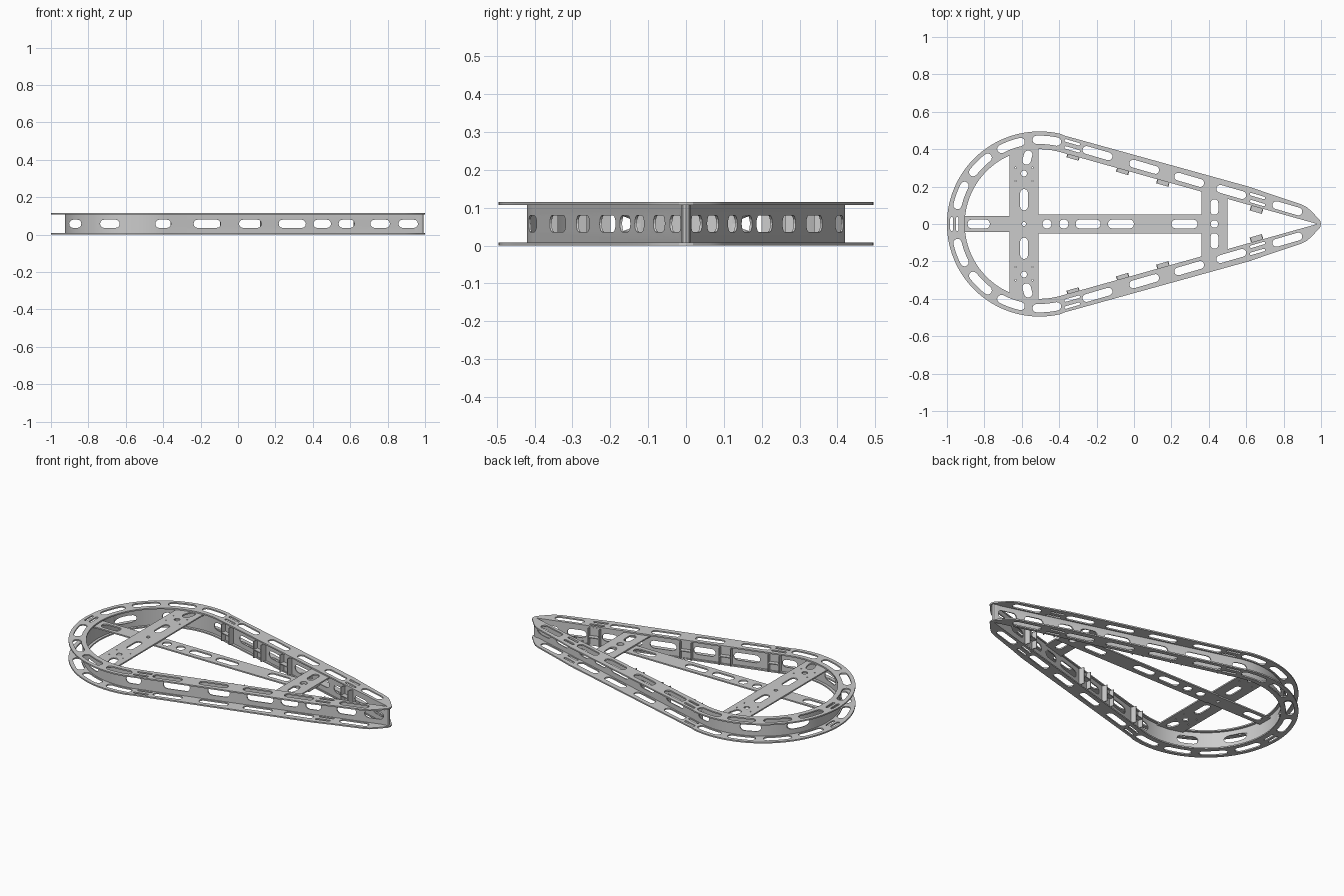
import bpy, bmesh
from math import sin, cos, tan, pi, radians, asin

if "Cube" in bpy.data.objects:
    bpy.data.objects.remove(bpy.data.objects["Cube"])

CX = -0.505                    # centre of the round end
A = asin(0.42 / 1.507)         # taper half angle
H, T = 0.115, 0.008            # total height, sheet thickness


def build(name, loops, z0, z1):
    """Flat plate: first loop is the outline, the others are holes."""
    bm = bmesh.new()
    edges = []
    for loop in loops:
        vs = [bm.verts.new((x, y, z0)) for x, y in loop]
        edges += [bm.edges.new((vs[i - 1], vs[i])) for i in range(len(vs))]
    bmesh.ops.triangle_fill(bm, edges=edges, use_beauty=True, use_dissolve=False)
    ext = bmesh.ops.extrude_face_region(bm, geom=bm.faces[:])
    for v in ext["geom"]:
        if isinstance(v, bmesh.types.BMVert):
            v.co.z = z1
    bmesh.ops.recalc_face_normals(bm, faces=bm.faces[:])
    me = bpy.data.meshes.new(name)
    bm.to_mesh(me)
    bm.free()
    ob = bpy.data.objects.new(name, me)
    bpy.context.collection.objects.link(ob)
    return ob


def slot(cx, cy, length, width, ang=0.0, n=7):
    r, h = width / 2, (length - width) / 2
    pts = []
    for side, start in ((1, -pi / 2), (-1, pi / 2)):
        for i in range(n):
            t = start + pi * i / (n - 1)
            # skip the doubled point when the slot is a plain circle
            if h < 1e-6 and i == n - 1:
                continue
            pts.append((side * h + r * cos(t), r * sin(t)))
    c, s = cos(ang), sin(ang)
    return [(cx + x * c - y * s, cy + x * s + y * c) for x, y in pts]


def hole(cx, cy, r):
    return slot(cx, cy, 2 * r, 2 * r)


def arc_slot(deg, length=0.155, width=0.045, r=0.45):
    pts = []
    h = (length - width) / 2
    base = [(-h + 2 * h * i / 5, -width / 2) for i in range(6)]
    base += [(h + width / 2 * cos(t), width / 2 * sin(t))
             for t in [-pi / 2 + pi * i / 6 for i in range(1, 6)]]
    base += [(-x, -y) for x, y in base]
    for x, y in base:
        a = radians(deg) - x / r
        pts.append((CX + (r + y) * cos(a), (r + y) * sin(a)))
    return pts


def arc(r, a0, a1=pi, n=32):
    return [(CX + r * cos(a0 + (a1 - a0) * i / n), r * sin(a0 + (a1 - a0) * i / n))
            for i in range(n + 1)]


def mirrored(half):
    """Close a half outline (y >= 0) by mirroring in y."""
    return half + [(x, -y) for x, y in reversed(half) if abs(y) > 1e-6]


def teardrop(r, nose=None):
    return mirrored((nose or [(CX + r / sin(A), 0)]) + arc(r, pi / 2 - A))


def line_y(x, r):
    """Height of the straight side that is tangent to radius r."""
    return (CX + r / sin(A) - x) * tan(A)


def smooth(ob):
    bpy.ops.object.select_all(action='DESELECT')
    ob.select_set(True)
    bpy.context.view_layer.objects.active = ob
    bpy.ops.object.shade_smooth_by_angle(angle=radians(25))


# Flange rings, top and bottom
outer = mirrored([(1.0, 0.0), (0.995, 0.018), (0.955, 0.062), (0.925, 0.09), (0.89, 0.107),
                  (0.72, 0.163), (0.62, 0.198), (-0.29, 0.45), (-0.37, 0.472)]
                 + arc(0.495, radians(77)))
cuts = [outer, teardrop(0.40, [(0.98, 0)])]
for s in (1, -1):
    for x in (-0.195, 0.055, 0.295, 0.52, 0.82):
        cuts.append(slot(x, s * line_y(x, 0.45), 0.165, 0.042, -s * A))
    for x in (-0.33, 0.66):
        for r in (0.432, 0.468):
            cuts.append(slot(x, s * line_y(x, r), 0.085, 0.014, -s * A))
    for deg in (85, 110, 135, 160):
        cuts.append(arc_slot(s * deg))
for x in (-0.975, -0.945):
    cuts.append(slot(x, 0, 0.075, 0.015, pi / 2))
for name, z in (("bottom_flange", 0), ("top_flange", H - T)):
    smooth(build(name, cuts, z, z + T))

# Thin upright wall between the flanges
wall = build("side_wall", [teardrop(0.42, [(0.993, 0), (0.988, 0.008), (0.975, 0.013), (0.95, 0.016)]),
                           teardrop(0.415)], T, H - T)
# Lightening slots, cut straight through both sides
cutters = []
for x, w in ((-0.87, 0.065), (-0.685, 0.105), (-0.40, 0.085), (-0.165, 0.145), (0.065, 0.12),
             (0.29, 0.145), (0.45, 0.095), (0.58, 0.085), (0.76, 0.105), (0.91, 0.105)):
    c = build("slot_cutter", [slot(x, 0.058, w, 0.044)], -0.6, 0.6)
    c.rotation_euler.x = pi / 2
    c.hide_render = True
    cutters.append(c)
bpy.context.view_layer.objects.active = wall
for c in cutters:
    m = wall.modifiers.new("slots", 'BOOLEAN')
    m.operation, m.solver, m.object = 'DIFFERENCE', 'EXACT', c
    bpy.ops.object.modifier_apply(modifier=m.name)
for c in cutters:
    bpy.data.objects.remove(c, do_unlink=True)
smooth(wall)

# Wide cross plate under the top flange
half = [(-0.51, 0.414), (-0.59, 0.406), (-0.665, 0.383)]
plate = [mirrored(half), hole(-0.588, 0, 0.011)]
for s in (1, -1):
    plate += [slot(-0.588, s * 0.13, 0.115, 0.042, pi / 2),
              hole(-0.588, s * 0.27, 0.016),
              slot(-0.57, s * 0.355, 0.078, 0.045, s * radians(75))]
    plate += [hole(-0.588 + dx, s * y, 0.004) for dx in (-0.045, 0.045) for y in (0.23, 0.30)]
build("wide_cross_plate", plate, H - 2 * T, H - T)

# Narrow cross plate near the nose
plate = [mirrored([(0.5, line_y(0.5, 0.414)), (0.36, line_y(0.36, 0.414))]), hole(0.43, 0, 0.02)]
plate += [slot(0.43, s * 0.09, 0.085, 0.042, pi / 2) for s in (1, -1)]
build("narrow_cross_plate", plate, H - 2 * T, H - T)

# Long centre strip just under the cross plates
strip = [mirrored([(0.5, 0.05), (-0.55, 0.05), (-0.55, 0.044), (-0.918, 0.044)]),
         hole(-0.465, 0, 0.025), hole(-0.375, 0, 0.025), hole(-0.588, 0, 0.011), hole(0.43, 0, 0.02)]
strip += [slot(x, 0, w, 0.048) for x, w in ((-0.83, 0.12), (-0.245, 0.135), (-0.07, 0.14), (0.27, 0.14))]
build("centre_strip", strip, H - 3 * T, H - 2 * T)

# Channel brackets with a middle shelf on the inside of the wall
for s in (1, -1):
    for x0 in (-0.32, -0.055, 0.16, 0.66):
        w, d, t = 0.034, 0.032, 0.005
        u = [(-w, 0), (w, 0), (w, -d), (w - t, -d), (w - t, -t), (t - w, -t), (t - w, -d), (-w, -d)]
        shelf = [(t - w, -t), (w - t, -t), (w - t, -d), (t - w, -d)]
        y0 = line_y(x0, 0.415)
        for name, prof, z0, z1 in (("wall_bracket", u, T, H - T), ("bracket_shelf", shelf, 0.055, 0.06)):
            pts = [(x0 + x * cos(A) + y * sin(A), s * (y0 - x * sin(A) + y * cos(A))) for x, y in prof]
            build(name, [pts], z0, z1)
